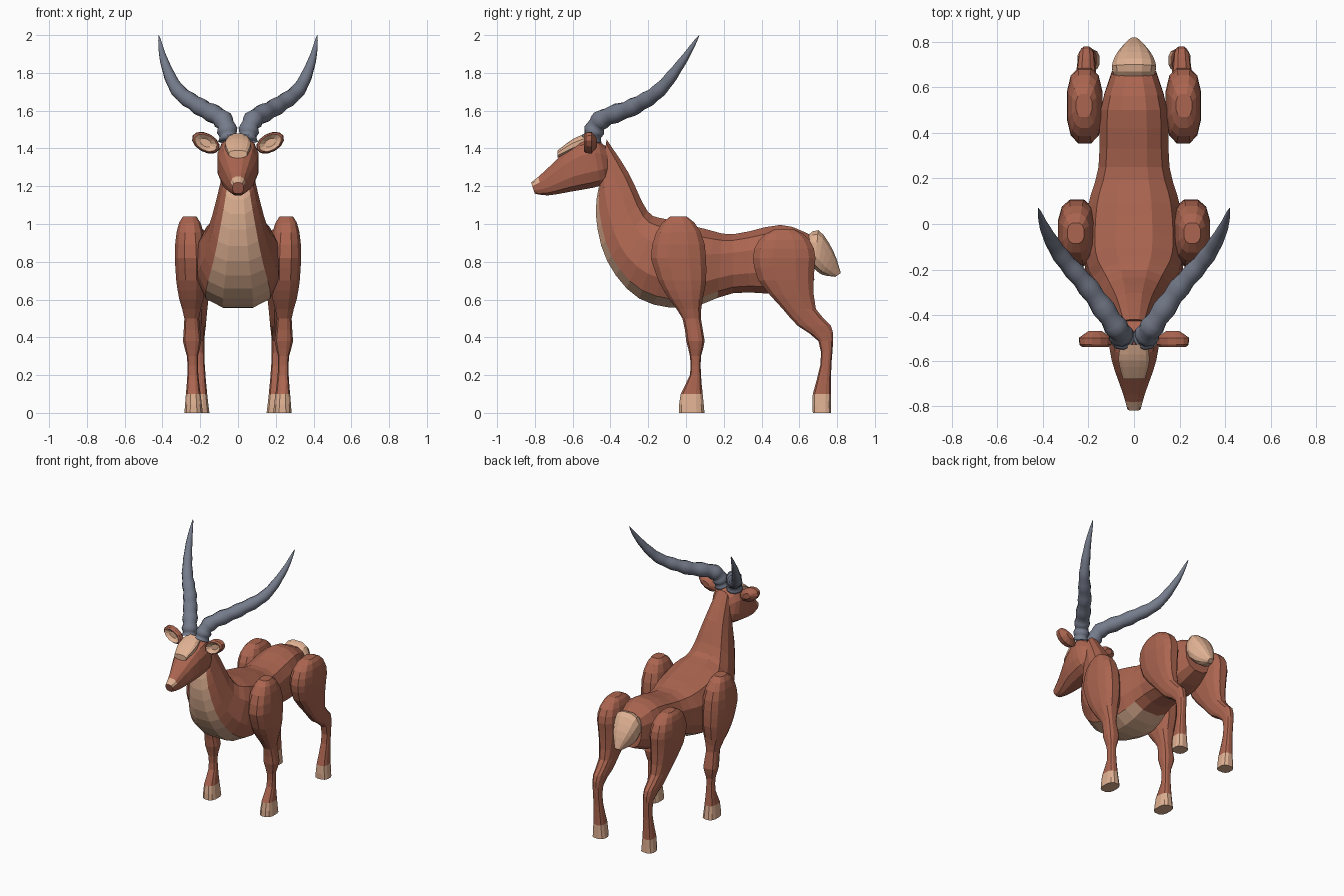
import bpy, bmesh, math
from mathutils import Vector

cube = bpy.data.objects.get("Cube")
if cube:
    bpy.data.objects.remove(cube, do_unlink=True)


def material(name, *rgb):
    mat = bpy.data.materials.new(name)
    mat.use_nodes = True
    mat.diffuse_color = (*rgb, 1)
    mat.node_tree.nodes["Principled BSDF"].inputs["Base Color"].default_value = (*rgb, 1)
    return mat


BROWN = material("russet_coat", .41, .13, .08)
CREAM = material("cream_markings", .74, .44, .29)
GREY = material("slate_horn", .18, .2, .26)


def refine(rows, steps):
    """Catmull-Rom interpolation between rows of numbers."""
    out = []
    last = len(rows) - 1
    for i in range(last):
        before, start, end, after = (rows[min(max(k, 0), last)] for k in range(i - 1, i + 3))
        for step in range(steps):
            t = step / steps
            row = []
            for p, q, r, s in zip(before, start, end, after):
                slope_in, slope_out = (r - p) / 2, (s - q) / 2
                ease = t * t * (3 - 2 * t)
                row.append(q + (r - q) * ease
                           + slope_in * t * (1 - t) ** 2 - slope_out * t * t * (1 - t))
            out.append(row)
    return out + [list(rows[-1])]


def power(value, exponent):
    return math.copysign(abs(value) ** exponent, value)


def ring(row, sides=12, boxiness=.75):
    """Rounded section between an upper and a lower (y, z) point, with half width and centre x."""
    y_top, z_top, y_low, z_low, half_width, x = row
    points = []
    for k in range(sides):
        angle = math.tau * (k + .5) / sides
        across = power(math.cos(angle), boxiness)
        up = (power(math.sin(angle), boxiness) + 1) / 2
        points.append((x + half_width * across,
                       y_low + (y_top - y_low) * up,
                       z_low + (z_top - z_low) * up))
    return points


def loft(name, rings, mats, rule=None, smooth=False):
    """Skin a list of point rings; the rule picks the second colour for a face."""
    bm = bmesh.new()
    loops = [[bm.verts.new(p) for p in points] for points in rings]
    sides = len(loops[0])
    faces = []
    for i, (a, b) in enumerate(zip(loops, loops[1:])):
        for k in range(sides):
            n = (k + 1) % sides
            faces.append((bm.faces.new((a[k], a[n], b[n], b[k])), i, k))
    faces.append((bm.faces.new(loops[0]), -1, -1))
    faces.append((bm.faces.new(loops[-1]), len(loops), -1))
    if rule:
        for face, i, k in faces:
            face.material_index = int(rule(face.calc_center_median(), i, k))
    bmesh.ops.recalc_face_normals(bm, faces=bm.faces)
    mesh = bpy.data.meshes.new(name)
    bm.to_mesh(mesh)
    bm.free()
    for mat in mats:
        mesh.materials.append(mat)
    if smooth:
        mesh.shade_smooth()
    bpy.context.collection.objects.link(bpy.data.objects.new(name, mesh))


def central(name, rows, mats, rule=None):
    """Loft on the centre plane: upper y, z, lower y, z, half width."""
    loft(name, [ring((*row, 0)) for row in refine(rows, 3)], mats, rule)


# Neck and trunk, with a pale bib running under the belly
central("body", [
    (-.42, 1.45, -.45, 1.25, .06),
    (-.3, 1.27, -.48, 1.05, .1),
    (-.2, 1.07, -.42, .8, .16),
    (-.1, 1.03, -.25, .6, .22),
    (.1, .98, 0, .55, .21),
    (.25, .95, .25, .63, .16),
    (.5, 1, .5, .63, .15),
    (.65, .95, .68, .7, .1),
], [BROWN, CREAM], lambda c, i, k: k in (7, 8, 9) and c.y < .18)

# Head with a pale nose tip
central("head", [
    (-.41, 1.4, -.4, 1.25, .06),
    (-.5, 1.46, -.45, 1.2, .11),
    (-.6, 1.42, -.6, 1.17, .1),
    (-.75, 1.28, -.73, 1.15, .05),
    (-.82, 1.22, -.8, 1.16, .03),
], [BROWN, CREAM], lambda c, i, k: c.y < -.78 and c.z > 1.2)

# Pale forehead patch with a brow lip
central("forehead", [
    (-.53, 1.48, -.53, 1.4, .06),
    (-.6, 1.45, -.6, 1.38, .07),
    (-.68, 1.39, -.68, 1.35, .05),
], [CREAM])

# Tail
central("tail", [
    (.62, .92, .64, .8, .08),
    (.7, .97, .68, .76, .1),
    (.78, .86, .72, .73, .07),
    (.82, .74, .79, .72, .02),
], [CREAM])

# Leg sections from thigh to hoof: y, z, half depth, half width
FRONT_LEG = [
    (-.04, .82, .15, .085), (-.02, .7, .13, .08), (0, .6, .09, .065), (.03, .5, .05, .04),
    (.05, .38, .05, .05), (.05, .3, .03, .03), (.05, .2, .03, .03), (.03, .1, .06, .04),
    (.03, 0, .07, .05)]
HIND_LEG = [
    (.52, .82, .17, .08), (.53, .7, .15, .07), (.6, .55, .09, .05), (.68, .46, .09, .04),
    (.74, .38, .04, .03), (.74, .25, .03, .03), (.72, .1, .05, .04), (.72, 0, .05, .05)]


def leg_rings(table, foot_x, dome, side):
    """A rounded dome over the first section, then the interpolated leg."""
    y, z, depth, width = table[0]
    rows = []
    for k in range(1, 5):
        angle = k * math.pi / 10
        s = math.sin(angle)
        rows.append((y, z + dome * math.cos(angle), depth * s, width * power(s, .7)))
    rows += refine(table, 2)
    return [ring((y + d, z, y - d, z, w, side * (foot_x + z / 50))) for y, z, d, w in rows]


# Horn centre line: x, y, z
HORN = [(.05, -.5, 1.45), (.08, -.45, 1.55), (.2, -.28, 1.62),
        (.32, -.14, 1.71), (.39, -.02, 1.86), (.42, .07, 2)]


def horn_rings(side, sides=10):
    path = [Vector(p) for p in refine(HORN, 8)]
    last = len(path) - 1
    rings = []
    for i, centre in enumerate(path):
        t = i / last
        along = path[min(i + 1, last)] - path[max(i - 1, 0)]
        u = along.cross(Vector((1, -1, 0))).normalized()
        v = along.normalized().cross(u)
        # Growth ridges fade out toward the pointed tip
        ridge = 1 + .12 * (1 - t) * math.cos(i * math.pi / 2)
        radius = .05 * ridge * (1 - t ** 2.5) + .001
        points = []
        for k in range(sides):
            angle = math.tau * k / sides
            p = centre + radius * (u * math.cos(angle) + v * math.sin(angle))
            points.append((side * p.x, p.y, p.z))
        rings.append(points)
    return rings


def ear_rings(side, sides=12, tilt=.5):
    """Leaf-shaped cup, from the back of the ear over the rim to the inner hollow."""
    rings = []
    for y, scale in ((-.47, .4), (-.5, 1), (-.53, .95), (-.54, .8), (-.52, .4)):
        points = []
        for k in range(sides):
            angle = math.tau * k / sides
            u, v = .08 * scale * math.cos(angle), .05 * scale * math.sin(angle)
            points.append((side * (.17 + u * math.cos(tilt) - v * math.sin(tilt)), y,
                           1.43 + u * math.sin(tilt) + v * math.cos(tilt)))
        rings.append(points)
    return rings


# Mirrored parts; hooves and inner ears are pale
for side, label in ((1, "left"), (-1, "right")):
    for name, table, foot_x, dome in (("front_leg", FRONT_LEG, .235, .23),
                                      ("hind_leg", HIND_LEG, .2, .16)):
        loft(f"{label}_{name}", leg_rings(table, foot_x, dome, side), [BROWN, CREAM],
             lambda c, i, k: c.z < .1)
    loft(f"{label}_horn", horn_rings(side), [GREY], smooth=True)
    loft(f"{label}_ear", ear_rings(side), [BROWN, CREAM], lambda c, i, k: i >= 3)
